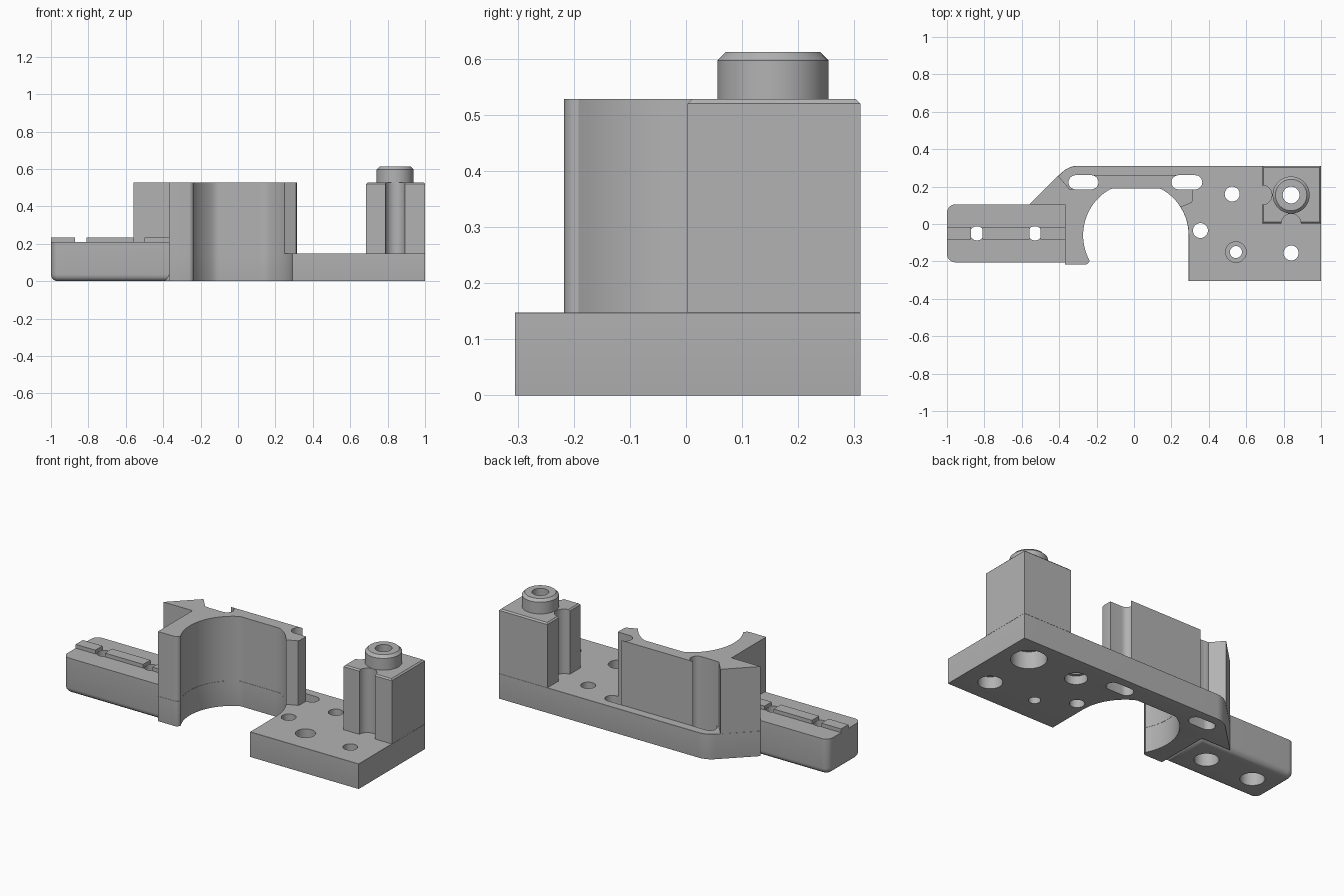
import bpy, bmesh
from math import cos, sin, radians

old = bpy.data.objects.get("Cube")
if old:
    bpy.data.objects.remove(old, do_unlink=True)

grey = bpy.data.materials.new("plain_grey")
grey.use_nodes = True
grey.diffuse_color = (0.45, 0.45, 0.45, 1)
grey.node_tree.nodes["Principled BSDF"].inputs["Base Color"].default_value = grey.diffuse_color


def arc(cx, cy, r, a0, a1, n=8):
    """Points on a circle from angle a0 to a1 in degrees."""
    angles = [radians(a0 + (a1 - a0) * i / n) for i in range(n + 1)]
    return [(cx + r * cos(a), cy + r * sin(a)) for a in angles]


def prism(name, outline, z0, z1, bottom=0, top=0, segments=4):
    """Upright prism with optional rounded bottom and chamfered top rims."""
    bm = bmesh.new()
    base = bm.faces.new([bm.verts.new((x, y, z0)) for x, y in outline])
    moved = bmesh.ops.extrude_face_region(bm, geom=[base])["geom"]
    bmesh.ops.translate(bm, vec=(0, 0, z1 - z0),
                        verts=[v for v in moved if isinstance(v, bmesh.types.BMVert)])
    bmesh.ops.recalc_face_normals(bm, faces=bm.faces)
    for z, size, seg in ((z0, bottom, segments), (z1, top, 1)):
        if size:
            rim = [e for e in bm.edges if all(abs(v.co.z - z) < 1e-5 for v in e.verts)]
            bmesh.ops.bevel(bm, geom=rim, offset=size, segments=seg, profile=0.5,
                            affect='EDGES', clamp_overlap=True)
    bmesh.ops.recalc_face_normals(bm, faces=bm.faces)
    mesh = bpy.data.meshes.new(name)
    bm.to_mesh(mesh)
    bm.free()
    mesh.materials.append(grey)
    ob = bpy.data.objects.new(name, mesh)
    bpy.context.collection.objects.link(ob)
    return ob


def disc(x, y, r, z0, z1, name="cutter", **rims):
    return prism(name, arc(x, y, r, 0, 350, 35), z0, z1, **rims)


def slot(x0, x1, y, r):
    ends = arc(x1 - r, y, r, -90, 90, 12) + arc(x0 + r, y, r, 90, 270, 12)
    return prism("cutter", ends, -0.1, 0.7)


def box(name, x0, x1, y0, y1, z0, z1, **rims):
    return prism(name, [(x0, y0), (x1, y0), (x1, y1), (x0, y1)], z0, z1, **rims)


def cut(ob, cutters):
    """Subtract every cutter, then remove it."""
    bpy.context.view_layer.objects.active = ob
    for c in cutters:
        c.hide_render = True
        mod = ob.modifiers.new("cut", 'BOOLEAN')
        mod.operation, mod.solver, mod.object = 'DIFFERENCE', 'EXACT', c
        bpy.ops.object.modifier_apply(modifier=mod.name)
        bpy.data.objects.remove(c, do_unlink=True)


FLOOR, TOP = 0.148, 0.528
POST = (0.84, 0.155)

# Shared outlines: the round bore with a flattened rear and the clamp jaw tip
bore = [(x, min(y, 0.19)) for x, y in arc(0.01, -0.06, 0.282, 208, 0, 52)]
jaw = [(-0.37, 0.105), (-0.37, -0.217)] + arc(-0.262, -0.192, 0.025, -90, 0, 5)


def slots():
    return [slot(-0.35, -0.19, 0.223, 0.038), slot(0.2, 0.365, 0.223, 0.038)]


# Base plate with the angled rear corner
rear = [(1, -0.305), (1, 0.311)] + arc(-0.30, 0.191, 0.12, 90, 135, 8) + [(-0.56, 0.105)]
plate = prism("base_plate", jaw + bore + [(0.292, -0.305)] + rear, 0, FLOOR,
              bottom=0.018, top=0.006)
holes = [disc(x, y, r, -0.1, 0.3) for x, y, r in (
    (0.525, 0.16, 0.04), (0.355, -0.035, 0.04), (0.545, -0.15, 0.032), (0.84, -0.155, 0.04))]
recesses = [disc(0.545, -0.15, 0.055, 0.09, 0.3), disc(0.84, -0.155, 0.065, -0.1, 0.07),
            disc(0.525, 0.16, 0.06, -0.1, 0.05),
            disc(*POST, 0.045, -0.1, 0.3), disc(*POST, 0.095, -0.1, 0.1)]
cut(plate, holes + recesses + slots())

# Tall clamp block around the bore, with vertical channels above the slots
bore_part = [p for p in bore if not (p[0] > 0.1 and p[1] < 0.08)]
back = [(0.31, 0.115), (0.315, 0.13), (0.315, 0.187), (0.24, 0.187), (0.24, 0.261),
        (-0.23, 0.261), (-0.23, 0.187), (-0.345, 0.187), (-0.405, 0.258), (-0.56, 0.105)]
clamp = prism("clamp_block", jaw + bore_part + back, FLOOR, TOP)
cut(clamp, slots())

# Low mounting arm with rounded end corners and two counterbored holes
arm_outline = (arc(-0.955, -0.16, 0.045, 180, 270) + [(-0.37, -0.205), (-0.37, 0.105)]
               + arc(-0.955, 0.06, 0.045, 90, 180))
arm = prism("mounting_arm", arm_outline, 0, 0.21, bottom=0.035)
arm_holes = [-0.84, -0.53]
cut(arm, [disc(x, -0.05, 0.038, -0.1, 0.3) for x in arm_holes]
    + [disc(x, -0.05, 0.065, -0.1, 0.08) for x in arm_holes])

# Broken locating ridge along the arm
ridges = [box("locating_ridge", x0, x1, -0.082, -0.015, 0.21, 0.232)
          for x0, x1 in ((-1, -0.872), (-0.81, -0.56), (-0.5, -0.37))]

# Square post with round grooves on its front and right faces
post = box("post", 0.685, 1, 0.003, 0.311, FLOOR, TOP, top=0.008)
cut(post, [disc(0.84, 0.003, 0.052, 0, 0.7), disc(0.685, 0.155, 0.052, 0, 0.7),
           disc(*POST, 0.045, 0, 0.7)])

# Chamfered ring on the post
boss = disc(*POST, 0.099, TOP, 0.612, name="post_boss", top=0.015)
cut(boss, [disc(*POST, 0.045, 0.4, 0.7)])

# Smooth the curves and keep the machined edges sharp
for ob in [plate, clamp, arm, post, boss] + ridges:
    bpy.ops.object.select_all(action='DESELECT')
    ob.select_set(True)
    bpy.context.view_layer.objects.active = ob
    bpy.ops.object.shade_smooth_by_angle(angle=radians(30))
